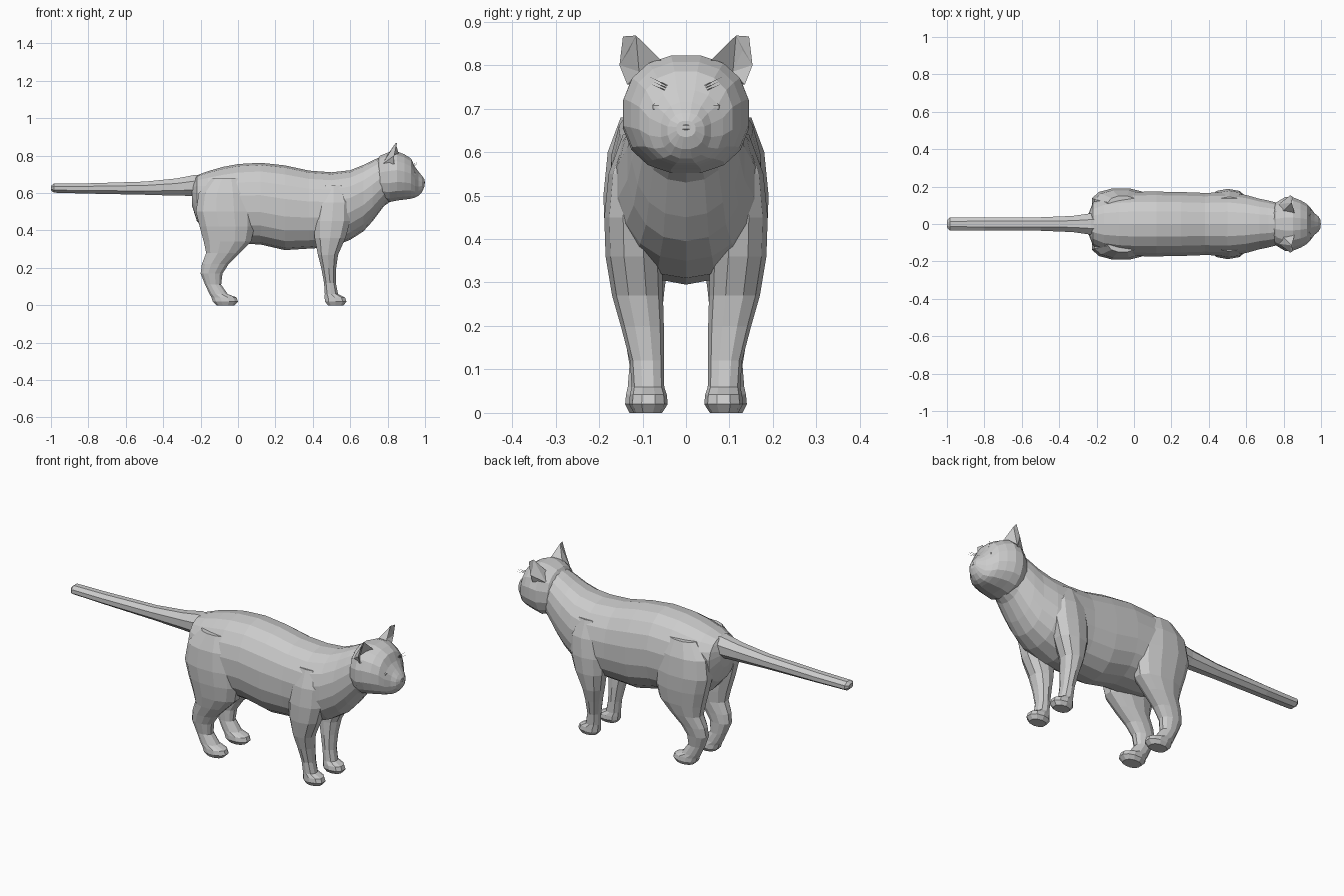
import bpy, bmesh
from math import sin, cos, pi, copysign
from mathutils import Vector

if "Cube" in bpy.data.objects:
    bpy.data.objects.remove(bpy.data.objects["Cube"])


def finish(bm, name):
    bmesh.ops.recalc_face_normals(bm, faces=bm.faces)
    me = bpy.data.meshes.new(name)
    bm.to_mesh(me)
    bm.free()
    ob = bpy.data.objects.new(name, me)
    bpy.context.collection.objects.link(ob)
    return ob


def loft(name, rings):
    """Skin a list of closed point rings and cap both ends."""
    bm = bmesh.new()
    rows = [[bm.verts.new(p) for p in r] for r in rings]
    n = len(rows[0])
    for a, b in zip(rows, rows[1:]):
        for i in range(n):
            j = (i + 1) % n
            bm.faces.new((a[i], a[j], b[j], b[i]))
    bm.faces.new(rows[0])
    bm.faces.new(rows[-1])
    return finish(bm, name)


def oval(n, power):
    pts = []
    for i in range(n):
        t = 2 * pi * (i + 0.5) / n
        c, s = cos(t), sin(t)
        pts.append((copysign(abs(c) ** power, c), copysign(abs(s) ** power, s)))
    k = max(abs(p[0]) for p in pts)
    m = max(abs(p[1]) for p in pts)
    return [(a / k, b / m) for a, b in pts]


def loft_x(name, secs, n, power=1.0):
    """Sections: x, bottom z, top z, half width."""
    return loft(name, [[(x, w * a, (z0 + z1) / 2 + (z1 - z0) / 2 * b)
                        for a, b in oval(n, power)] for x, z0, z1, w in secs])


def loft_z(name, secs, n, side):
    """Sections: z, back x, front x, inner y, outer y."""
    return loft(name, [[((x0 + x1) / 2 + (x1 - x0) / 2 * a,
                         side * ((y0 + y1) / 2 + (y1 - y0) / 2 * b), z)
                        for a, b in oval(n, 0.9)] for z, x0, x1, y0, y1 in secs])


# torso and neck
body = loft_x("cat_body", [
    (-.245, .53, .66, .05), (-.22, .45, .695, .115), (-.16, .38, .717, .15),
    (-.08, .34, .74, .166), (0, .33, .755, .172), (.12, .325, .762, .173),
    (.25, .295, .748, .171), (.38, .303, .72, .166), (.5, .31, .711, .17),
    (.6, .35, .722, .155), (.67, .395, .75, .135), (.72, .45, .775, .125),
    (.78, .53, .80, .11), (.84, .572, .79, .09)], 18, 0.9)

# head with muzzle
parts = [loft_x("head", [
    (.73, .60, .755, .07), (.76, .563, .80, .115), (.81, .552, .82, .145),
    (.85, .56, .822, .143), (.89, .565, .807, .127), (.925, .57, .785, .107),
    (.945, .575, .742, .085), (.965, .585, .715, .058), (.985, .607, .69, .042),
    (.997, .635, .672, .022)], 16, 0.88)]

# tail
parts.append(loft_x("tail", [
    (-1, .615, .638, .018), (-.985, .602, .65, .035), (-.8, .597, .652, .036),
    (-.5, .591, .661, .036), (-.33, .586, .678, .043), (-.23, .585, .697, .057),
    (-.15, .60, .69, .05)], 8))

# legs, both sides
FRONT = [
    (0, .48, .565, .055, .12), (.02, .465, .58, .042, .131), (.042, .463, .572, .044, .129),
    (.06, .464, .535, .05, .125), (.12, .46, .523, .051, .129), (.2, .445, .525, .051, .15),
    (.27, .427, .535, .053, .17), (.36, .41, .575, .055, .185), (.45, .405, .60, .055, .188),
    (.55, .42, .60, .06, .178), (.64, .45, .57, .07, .145)]
HIND = [
    (0, -.115, -.02, .062, .13), (.02, -.135, 0, .05, .14), (.042, -.142, -.008, .052, .138),
    (.06, -.152, -.055, .056, .134), (.11, -.176, -.09, .06, .13), (.17, -.2, -.083, .059, .14),
    (.22, -.193, -.05, .056, .15), (.28, -.17, .01, .05, .165), (.34, -.183, .07, .042, .177),
    (.42, -.205, .088, .04, .187), (.5, -.225, .088, .04, .19), (.6, -.21, .07, .04, .18),
    (.68, -.14, .02, .05, .15)]
for s in (1, -1):
    parts.append(loft_z("front_leg", FRONT, 10, s))
    parts.append(loft_z("hind_leg", HIND, 12, s))

# weld everything into one skin
for p in parts:
    mod = body.modifiers.new("join_" + p.name, "BOOLEAN")
    mod.operation = "UNION"
    mod.solver = "EXACT"
    mod.object = p
dg = bpy.context.evaluated_depsgraph_get()
dg.update()
skin = bpy.data.meshes.new_from_object(body.evaluated_get(dg))
body.modifiers.clear()
body.data = skin
for p in parts:
    bpy.data.objects.remove(p)


def ear(s):
    pts = [(.862, .046, .80), (.835, .135, .755), (.772, .105, .755), (.843, .115, .868),
           (.85, .145, .866), (.835, .153, .80), (.815, .108, .785), (.79, .06, .79)]
    bm = bmesh.new()
    v = [bm.verts.new((x, s * y, z)) for x, y, z in pts]
    for f in ((0, 3, 7), (7, 3, 2), (2, 3, 5), (3, 4, 5), (2, 5, 1), (0, 6, 3),
              (3, 6, 4), (4, 6, 5), (5, 6, 1), (0, 1, 6), (0, 7, 2, 1)):
        bm.faces.new([v[i] for i in f])
    finish(bm, "ear")


def ball(name, loc, size):
    bm = bmesh.new()
    bmesh.ops.create_uvsphere(bm, u_segments=8, v_segments=5, radius=1)
    for v in bm.verts:
        v.co = Vector(loc) + v.co * Vector(size)
    finish(bm, name)


def hair(a, b):
    bm = bmesh.new()
    a, b = Vector(a), Vector(b)
    base = [bm.verts.new(a + Vector(o)) for o in ((0, .001, .001), (0, -.001, .001), (0, 0, -.0015))]
    tip = bm.verts.new(b)
    bm.faces.new(base)
    for i in range(3):
        bm.faces.new((base[i], base[(i + 1) % 3], tip))
    finish(bm, "brow_hair")


# ears, eyes, brow hairs
for s in (1, -1):
    ear(s)
    ball("eye", (.937, s * .06, .703), (.016, .023, .013))
    for i in range(3):
        hair((.935, s * .042, .74 + .006 * i), (.965, s * .083, .757 + .008 * i))

# nose
ball("nose", (.988, 0, .657), (.012, .021, .012))
